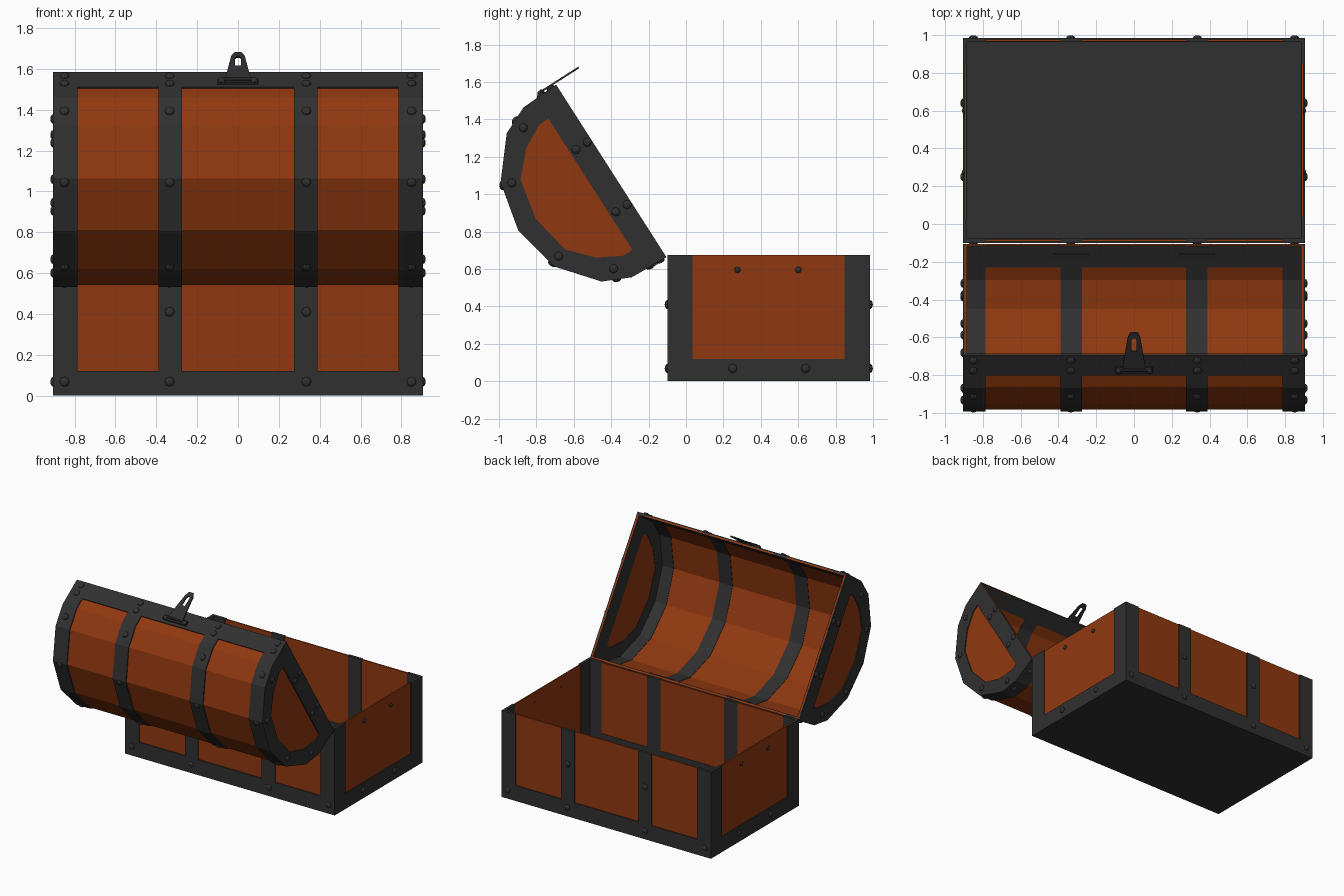
import bpy, bmesh, math
from mathutils import Matrix, Vector

if "Cube" in bpy.data.objects:
    bpy.data.objects.remove(bpy.data.objects["Cube"])

E = 0.905                      # half width
Y0, Y1, H = -0.10, 0.985, 0.672  # base box depth range and height
T, IN = 0.022, 0.008           # metal thickness, wood recess
HINGE, ANGLE = (0, -0.105, 0.663), math.radians(122.6)


def material(name, rgb):
    m = bpy.data.materials.new(name)
    m.diffuse_color = (*rgb, 1)
    m.use_nodes = True
    m.node_tree.nodes["Principled BSDF"].inputs["Base Color"].default_value = m.diffuse_color
    return m


WOOD = material("wood", (0.28, 0.04, 0.005))
METAL = material("dark_metal", (0.03, 0.03, 0.03))


def finish(bm, name, mat, lid=False):
    bmesh.ops.recalc_face_normals(bm, faces=bm.faces)
    me = bpy.data.meshes.new(name)
    bm.to_mesh(me)
    bm.free()
    me.materials.append(mat)
    ob = bpy.data.objects.new(name, me)
    bpy.context.collection.objects.link(ob)
    if lid:
        ob.location = HINGE
        ob.rotation_euler.x = ANGLE
    return ob


def box(bm, x0, x1, y0, y1, z0, z1):
    m = Matrix.Translation(((x0 + x1) / 2, (y0 + y1) / 2, (z0 + z1) / 2))
    bmesh.ops.create_cube(bm, size=1, matrix=m @ Matrix.Diagonal((x1 - x0, y1 - y0, z1 - z0, 1)))


def strip(bm, outer, inner, x0, x1, closed=False):
    """Solid band between two matching (y, z) polylines, from x0 to x1."""
    rows = [[bm.verts.new((x, *p)) for p in loop]
            for x, loop in ((x0, outer), (x1, outer), (x1, inner), (x0, inner))]
    n = len(outer)
    for i in range(n if closed else n - 1):
        j = (i + 1) % n
        for k in range(4):
            a, b = rows[k], rows[(k + 1) % 4]
            bm.faces.new((a[i], b[i], b[j], a[j]))
    if not closed:
        for i in (0, n - 1):
            bm.faces.new([r[i] for r in rows])


def plate(bm, pts, x0, x1):
    a = [bm.verts.new((x0, *p)) for p in pts]
    f = bm.faces.new(a)
    r = bmesh.ops.extrude_face_region(bm, geom=[f], use_keep_orig=True)
    vs = [g for g in r["geom"] if isinstance(g, bmesh.types.BMVert)]
    bmesh.ops.translate(bm, verts=vs, vec=(x1 - x0, 0, 0))


def rivet(bm, pos, normal, r=0.024):
    q = Vector(normal).to_track_quat('Z', 'Y').to_matrix().to_4x4()
    bmesh.ops.create_uvsphere(bm, u_segments=8, v_segments=6, radius=1,
                              matrix=Matrix.Translation(pos) @ q @ Matrix.Diagonal((r, r, 0.014, 1)))


def inset(pts, t):
    """Offset an open arch profile inward, keeping its ends on the rim line."""
    out = []
    for i, p in enumerate(pts):
        ns = []
        for a, b in ((i - 1, i), (i, i + 1)):
            if a >= 0 and b < len(pts):
                d = (Vector(pts[b]) - Vector(pts[a])).normalized()
                ns.append(Vector((d.y, -d.x)))
        n = sum(ns, Vector((0, 0))).normalized()
        out.append(tuple(Vector(p) + n * (t / n.dot(ns[0]))))
    return out


def mirror(half, w=1.095):
    return half + [(w - u, d) for u, d in reversed(half[:-1])]


STRAPS = [(-E, -0.785), (-0.39, -0.275), (0.275, 0.39), (0.785, E)]
RIVET_X = (-0.85, -0.335, 0.335, 0.85)

# Base: wooden walls
bm = bmesh.new()
a, b = E - IN, E - T + 0.003
for s in (-1, 1):
    box(bm, *sorted((s * a, s * b)), Y0 + IN, Y1 - IN, 0.01, H + 0.002)
for y in (Y0 + IN, Y1 - T + 0.003):
    box(bm, -a, a, y, y + T - IN - 0.003, 0.01, H + 0.002)
finish(bm, "base_wood", WOOD)

# Base: floor, bottom band and straps
bm = bmesh.new()
box(bm, -E, E, Y0, Y1, 0, 0.02)
for y in (Y0, Y1 - T):
    box(bm, -E, E, y, y + T, 0, 0.12)
    for x0, x1 in STRAPS:
        box(bm, x0, x1, y, y + T, 0, H + 0.003)
for s in (-1, 1):
    x0, x1 = sorted((s * E, s * (E - T)))
    box(bm, x0, x1, Y0, Y1, 0, 0.12)
    box(bm, x0, x1, Y0, Y0 + 0.135, 0, H + 0.003)
    box(bm, x0, x1, Y1 - 0.138, Y1, 0, H + 0.003)
finish(bm, "base_metal_straps", METAL)

# Base: rivets
bm = bmesh.new()
for y, n in ((Y0, -1), (Y1, 1)):
    for x in RIVET_X:
        rivet(bm, (x, y, 0.068), (0, n, 0))
        if abs(x) < 0.5:
            rivet(bm, (x, y, 0.41), (0, n, 0))
for s in (-1, 1):
    for y in (0.25, 0.64):
        rivet(bm, (s * E, y, 0.068), (s, 0, 0))
    for y in (0.275, 0.6):
        rivet(bm, (s * (E - IN), y, 0.595), (s, 0, 0), 0.017)
finish(bm, "base_rivets", METAL)

# Lid profile in its own frame: y runs from hinge to latch, z is depth
ARCH = mirror([(0, 0), (0.009, 0.213), (0.077, 0.362), (0.28, 0.531), (0.5475, 0.59)])
PANEL = mirror([(0.131, 0.132), (0.131, 0.19), (0.20, 0.317), (0.325, 0.433), (0.5475, 0.478)])
WOOD_OUT = inset(ARCH, IN)

# Lid: curved boards and end boards
bm = bmesh.new()
strip(bm, WOOD_OUT, inset(ARCH, T - 0.003), -a, a)
for s in (-1, 1):
    plate(bm, WOOD_OUT, s * a, s * b)
finish(bm, "lid_wood", WOOD, True)

# Lid: arched straps, rim bands and end frames
bm = bmesh.new()
for x0, x1 in STRAPS:
    strip(bm, ARCH, inset(ARCH, T), x0, x1)
rim = [(0, 0), (0.0055, 0.13)]
rim_in = [(T, 0), (T + 0.0055, 0.13)]
strip(bm, rim, rim_in, -E, E)
strip(bm, [(1.095 - u, d) for u, d in rim], [(1.095 - u, d) for u, d in rim_in], -E, E)
for s in (-1, 1):
    strip(bm, ARCH, PANEL, s * E, s * (E - T), True)
finish(bm, "lid_metal_straps", METAL, True)

# Lid: rivets on the arch and on both ends
bm = bmesh.new()
ARCH_RIVETS = [(0.0015, 0.035, -1, 0.04), (0.004, 0.1, -1, 0.04),
               (0.043, 0.288, -0.91, 0.41), (0.3, 0.534, -0.4, 0.92)]
END_RIVETS = [(0.35, 0.025), (0.35, 0.097), (0.10, 0.271), (0.315, 0.483)]
for flip in (False, True):
    for x in RIVET_X:
        for u, d, nu, nd in ARCH_RIVETS:
            rivet(bm, (x, 1.095 - u if flip else u, d), (0, -nu if flip else nu, nd))
    for s in (-1, 1):
        for u, d in END_RIVETS:
            rivet(bm, (s * E, 1.095 - u if flip else u, d), (s, 0, 0))
finish(bm, "lid_rivets", METAL, True)

# Hinge leaves on the back rim
bm = bmesh.new()
for x in (-0.333, 0.333):
    box(bm, x - 0.095, x + 0.095, -0.006, 0.03, 0.045, 0.09)
finish(bm, "hinges", METAL, True)

# Latch: mounting plate, hinge pin and slotted hasp
bm = bmesh.new()
box(bm, -0.10, 0.10, 1.085, 1.103, 0.072, 0.108)
pin = Matrix.Translation((0, 1.106, 0.085)) @ Matrix.Rotation(math.pi / 2, 4, 'Y')
bmesh.ops.create_cone(bm, cap_ends=True, segments=8, radius1=0.012, radius2=0.012, depth=0.15, matrix=pin)
for x in (-0.08, 0.08):
    rivet(bm, (x, 1.103, 0.092), (0, 1, 0), 0.02)
finish(bm, "latch_plate", METAL, True)

bm = bmesh.new()
outer = [(-0.062, 0.08), (-0.033, -0.12), (-0.018, -0.152), (0.018, -0.152), (0.033, -0.12), (0.062, 0.08)]
hole = [(-0.014, -0.033), (-0.014, -0.105), (-0.008, -0.116), (0.008, -0.116), (0.014, -0.105), (0.014, -0.033)]
strip(bm, outer, hole, 1.102, 1.112, True)
for v in bm.verts:
    v.co = (v.co.y, v.co.x, v.co.z)
finish(bm, "latch_hasp", METAL, True)
